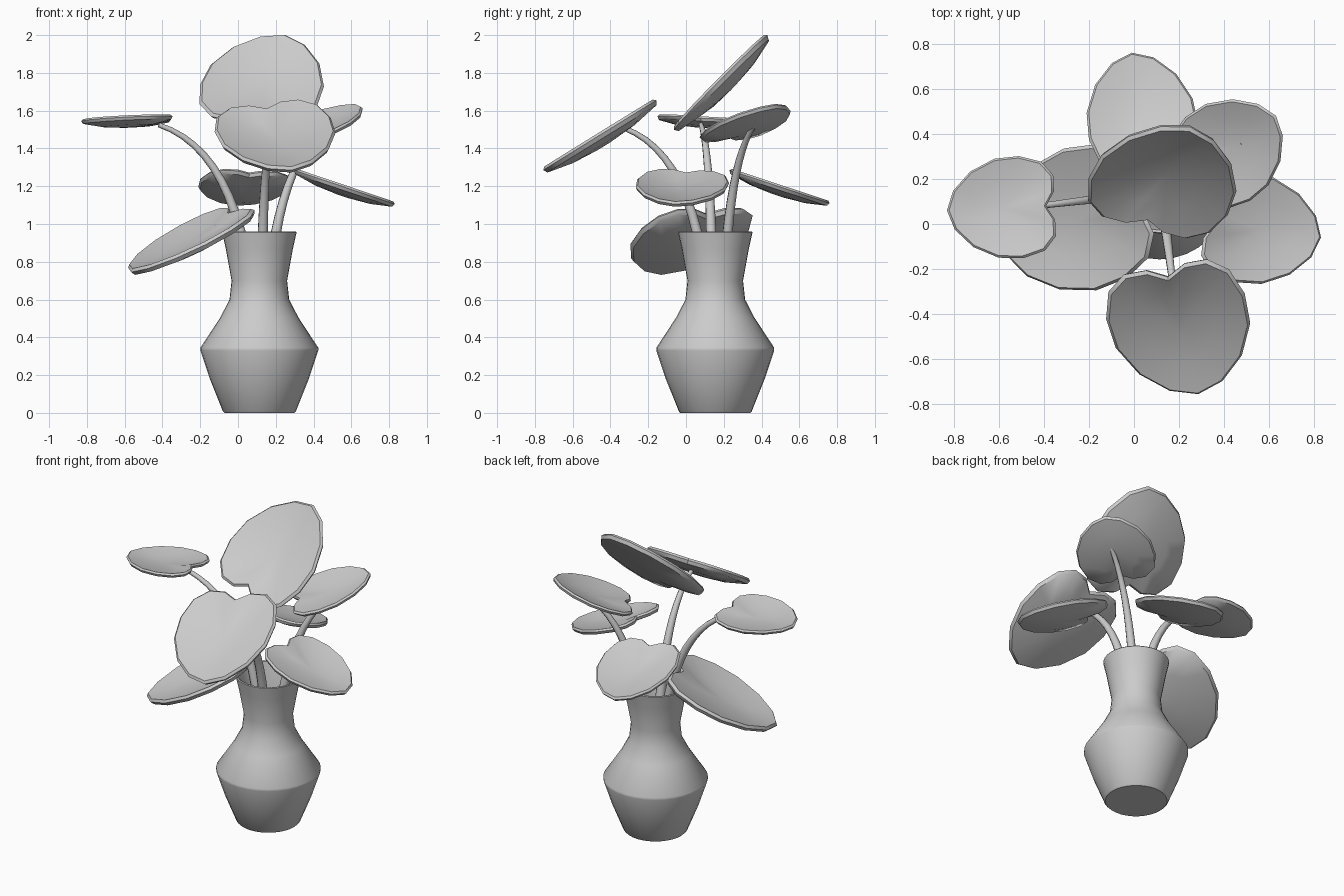
import bpy, bmesh, math
from mathutils import Vector

if "Cube" in bpy.data.objects:
    bpy.data.objects.remove(bpy.data.objects["Cube"])

CX, CY = 0.113, 0.155  # vase axis


def add_object(name, bm, angle=35):
    bmesh.ops.recalc_face_normals(bm, faces=bm.faces)
    me = bpy.data.meshes.new(name)
    bm.to_mesh(me)
    bm.free()
    ob = bpy.data.objects.new(name, me)
    bpy.context.collection.objects.link(ob)
    bpy.ops.object.select_all(action='DESELECT')
    ob.select_set(True)
    bpy.context.view_layer.objects.active = ob
    bpy.ops.object.shade_smooth_by_angle(angle=math.radians(angle))
    return ob


def bridge(bm, a, b):
    n = len(a)
    for i in range(n):
        j = (i + 1) % n
        bm.faces.new((a[i], a[j], b[j], b[i]))


def loft(bm, rings):
    """Skin a list of closed point rings and cap both ends."""
    loops = [[bm.verts.new(p) for p in r] for r in rings]
    for a, b in zip(loops, loops[1:]):
        bridge(bm, a, b)
    bm.faces.new(loops[0])
    bm.faces.new(loops[-1])


# Vase: lathed profile with a recessed neck
profile = [(0.185, 0), (0.193, 0.008), (0.262, 0.18), (0.312, 0.33), (0.312, 0.345),
           (0.207, 0.505), (0.158, 0.6), (0.147, 0.70), (0.178, 0.87), (0.197, 0.955),
           (0.193, 0.96), (0.182, 0.955), (0.163, 0.87), (0.133, 0.70), (0.138, 0.62)]
SEG = 32
bm = bmesh.new()
loft(bm, [[(CX + r * math.cos(i * math.tau / SEG), CY + r * math.sin(i * math.tau / SEG), z)
           for i in range(SEG)] for r, z in profile])
add_object("vase", bm)

# Leaf half outline: (along the midrib, sideways), notch at 0, tip at 1
half = [(-0.085, 0.28), (-0.085, 0.60), (0.03, 0.87), (0.25, 1.0), (0.50, 0.97),
        (0.75, 0.74), (0.93, 0.38)]
outline = [(0, 0)] + half + [(1, 0)] + [(u, -v) for u, v in reversed(half)]
# Leaf section: (ring size, height) from upper middle, over the rim, to lower middle
section = [(0.12, -0.045), (0.55, -0.028), (0.96, 0.022), (1.0, 0.0),
           (0.965, -0.035), (0.55, -0.08), (0.12, -0.096)]


def leaf(name, notch, tip, slope, width):
    notch, tip = Vector(notch), Vector(tip)
    ax = tip - notch
    length = ax.length
    ax.normalize()
    up = Vector((-slope[0], -slope[1], 1))
    up = (up - ax * up.dot(ax)).normalized()
    side = up.cross(ax)
    bm = bmesh.new()
    loft(bm, [[notch + ax * length * (0.45 + (u - 0.45) * s) + side * width * v * s
               + up * length * h for u, v in outline] for s, h in section])
    add_object(name, bm, 50)


def stem(name, base, end, rise=0.85):
    base, end = Vector(base), Vector(end)
    ctrl = base + (end - base) * 0.15
    ctrl.z = base.z + (end.z - base.z) * rise
    rings, n = [], 12
    for k in range(n + 1):
        t = k / n
        p = base * (1 - t) ** 2 + ctrl * 2 * t * (1 - t) + end * t * t
        d = ((ctrl - base) * (1 - t) + (end - ctrl) * t).normalized()
        a = d.cross(Vector((0.3, 0.9, 0.1))).normalized()
        b = d.cross(a)
        r = 0.033 - 0.02 * t
        rings.append([p + a * r * math.cos(q * math.tau / 8) + b * r * math.sin(q * math.tau / 8)
                      for q in range(8)])
    bm = bmesh.new()
    loft(bm, rings)
    add_object(name, bm, 60)


# Leaves: notch, tip, plane slope (dz/dx, dz/dy), half width
leaves = {
    "top": ((0.06, 0.02, 1.57), (0.25, 0.43, 2.0), (0.08, 1.03), 0.325),
    "front": ((0.15, -0.235, 1.605), (0.285, -0.755, 1.285), (0, 0.65), 0.315),
    "left_upper": ((-0.39, 0.08, 1.56), (-0.83, 0.06, 1.545), (0.02, -0.06), 0.227),
    "left_lower": ((-0.04, 0.11, 1.05), (-0.565, -0.14, 0.745), (0.464, 0.242), 0.32),
    "right_lower": ((0.355, 0.0, 1.265), (0.83, -0.06, 1.105), (-0.35, 0), 0.245),
    "back_lower": ((0.06, 0.29, 1.265), (-0.01, 0.76, 1.11), (0, -0.33), 0.245),
    "right_back": ((0.285, 0.225, 1.465), (0.63, 0.48, 1.63), (0.31, 0.31), 0.235),
}
for name, data in leaves.items():
    leaf("leaf_" + name, *data)

# Stems: base inside the neck, end under the leaf
stem("stem_front", (0.125, 0.11, 0.62), (0.18, -0.33, 1.508))
stem("stem_left", (0.07, 0.14, 0.62), (-0.42, 0.08, 1.525))
stem("stem_right", (0.16, 0.20, 0.62), (0.48, 0.36, 1.522), 0.78)
